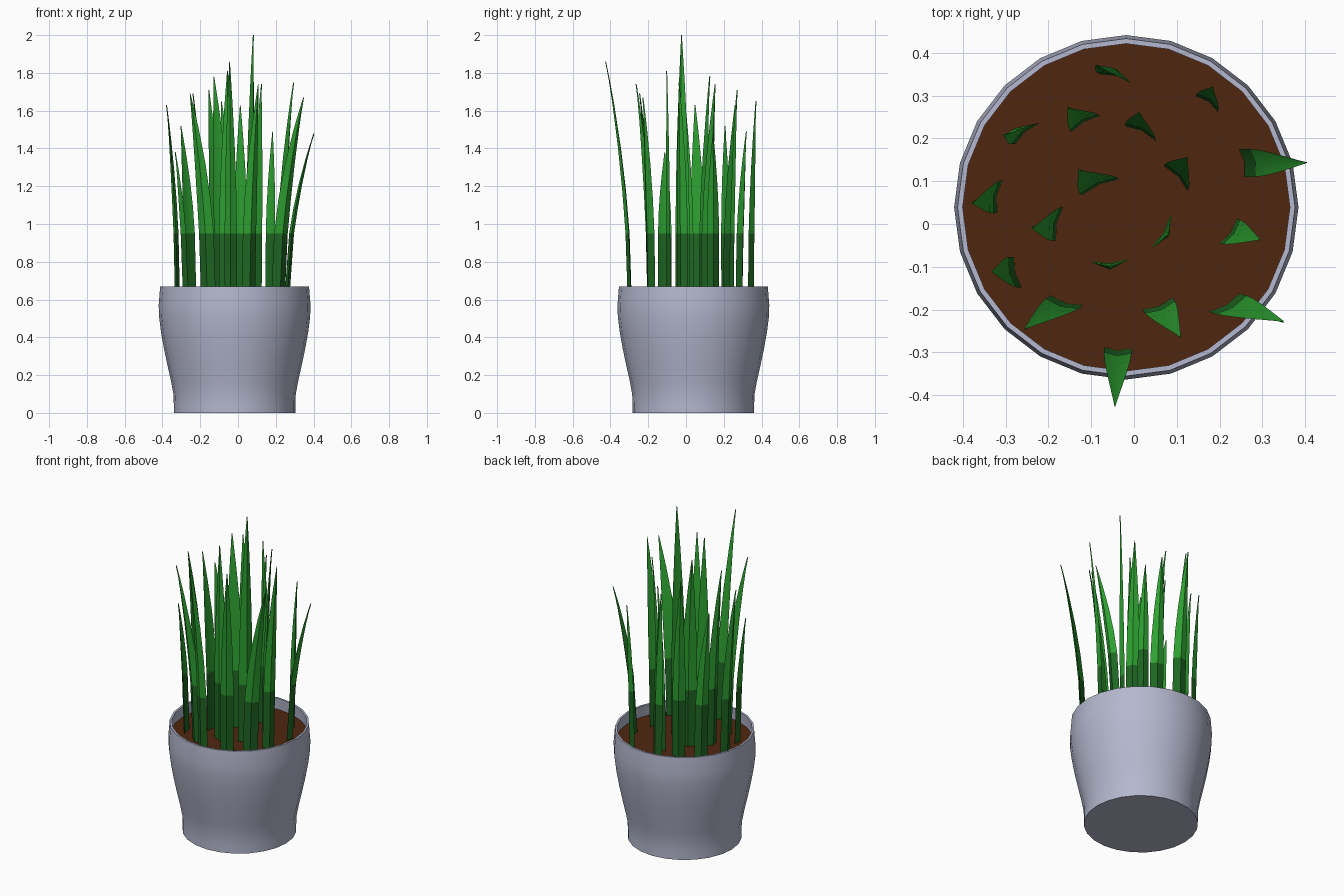
import bpy, bmesh, math
from mathutils import Vector

if "Cube" in bpy.data.objects:
    bpy.data.objects.remove(bpy.data.objects["Cube"])


def material(name, rgb):
    m = bpy.data.materials.new(name)
    m.diffuse_color = (*rgb, 1)
    m.use_nodes = True
    m.node_tree.nodes["Principled BSDF"].inputs["Base Color"].default_value = m.diffuse_color
    return m


POT = material("pale grey glaze", (0.46, 0.48, 0.62))
SOIL = material("brown soil", (0.08, 0.019, 0.005))
DARK = material("dark green", (0.013, 0.135, 0.016))
LIGHT = material("fresh green", (0.026, 0.35, 0.03))

CX, CY, SIDES = -0.018, 0.039, 24
SOIL_Z, BAND_Z = 0.60, 0.95


def finish(bm, name, mats, angle):
    bmesh.ops.recalc_face_normals(bm, faces=bm.faces)
    me = bpy.data.meshes.new(name)
    bm.to_mesh(me)
    bm.free()
    ob = bpy.data.objects.new(name, me)
    bpy.context.collection.objects.link(ob)
    for m in mats:
        me.materials.append(m)
    bpy.ops.object.select_all(action='DESELECT')
    ob.select_set(True)
    bpy.context.view_layer.objects.active = ob
    bpy.ops.object.shade_smooth_by_angle(angle=math.radians(angle))
    return ob


def loft(bm, rings):
    """Skin a list of closed vertex rings and cap both ends."""
    rows = [[bm.verts.new(p) for p in ring] for ring in rings]
    n = len(rows[0])
    for a, b in zip(rows, rows[1:]):
        for i in range(n):
            bm.faces.new((a[i], a[(i + 1) % n], b[(i + 1) % n], b[i]))
    bm.faces.new(rows[0][::-1])
    bm.faces.new(rows[-1])


def circle(r, z):
    return [(CX + r * math.sin(2 * math.pi * i / SIDES),
             CY + r * math.cos(2 * math.pi * i / SIDES), z) for i in range(SIDES)]


# Pot: turned profile, up the outside, over the rim and down to the soil
profile = [(0.322, 0), (0.322, 0.05), (0.324, 0.1), (0.337, 0.17), (0.355, 0.25),
           (0.374, 0.34), (0.39, 0.43), (0.400, 0.51), (0.402, 0.57), (0.394, 0.67),
           (0.382, 0.67), (0.388, 0.57)]
bm = bmesh.new()
loft(bm, [circle(r, z) for r, z in profile])
finish(bm, "pot", [POT], 40)

# Soil disc
bm = bmesh.new()
bm.faces.new([bm.verts.new(p) for p in circle(0.387, SOIL_Z)][::-1])
soil = finish(bm, "soil", [SOIL], 30)
if soil.data.polygons[0].normal.z < 0:
    soil.data.flip_normals()

# Grass blades: two base edge points (x, y, x, y) and the tip (x, y, z)
blades = [
    (-0.005, 0.328, -0.08, 0.35, -0.085, 0.38, 1.65),
    (0.145, 0.298, 0.195, 0.262, 0.19, 0.328, 1.49),
    (-0.08, 0.252, -0.145, 0.215, -0.16, 0.28, 1.71),
    (-0.22, 0.235, -0.277, 0.187, -0.31, 0.215, 1.52),
    (-0.02, 0.228, 0.05, 0.195, 0.017, 0.27, 1.63),
    (0.245, 0.175, 0.257, 0.11, 0.412, 0.145, 1.48),
    (-0.035, 0.105, -0.122, 0.067, -0.133, 0.135, 1.78),
    (0.07, 0.135, 0.125, 0.078, 0.132, 0.162, 1.74),
    (-0.307, 0.103, -0.32, 0.027, -0.388, 0.05, 1.63),
    (-0.165, 0.04, -0.182, -0.038, -0.248, -0.008, 1.69),
    (0.085, 0.02, 0.04, -0.055, 0.09, -0.03, 2.0),
    (0.24, 0.012, 0.2, -0.045, 0.303, -0.043, 1.75),
    (-0.1, -0.087, -0.015, -0.082, -0.055, -0.112, 1.81),
    (-0.28, -0.077, -0.262, -0.148, -0.342, -0.115, 1.38),
    (-0.195, -0.167, -0.117, -0.19, -0.257, -0.255, 1.69),
    (0.02, -0.2, 0.09, -0.172, 0.112, -0.273, 1.74),
    (0.247, -0.162, 0.175, -0.205, 0.353, -0.237, 1.67),
    (-0.07, -0.287, -0.005, -0.29, -0.045, -0.435, 1.86),
]
taper = [(0, 1), (0.25, 0.92), (0.5, 0.72), (0.75, 0.42), (0.9, 0.2), (1, 0.05)]

for k, (ax, ay, bx, by, tx, ty, tz) in enumerate(blades):
    a, b, tip = Vector((ax, ay, 0)), Vector((bx, by, 0)), Vector((tx, ty, 0))
    mid, half = (a + b) / 2, (b - a) / 2
    out = Vector((-half.y, half.x, 0)).normalized()
    if out.dot(tip - mid) < 0:
        out = -out
    levels = [(SOIL_Z - 0.01, 1)] + [(BAND_Z + (tz - BAND_Z) * t, w) for t, w in taper]
    rings = []
    for z, w in levels:
        s = max(0, (z - SOIL_Z) / (tz - SOIL_Z)) ** 1.9
        c = mid + (tip - mid - out * 0.012) * s + Vector((0, 0, z))
        # folded cross-section: edge, outer keel, edge, inner groove
        keel = 0.02 * max(w, 0.25)
        rings.append([c - half * w, c + out * keel, c + half * w, c + out * keel * 0.35])
    bm = bmesh.new()
    loft(bm, rings)
    for f in bm.faces:
        f.material_index = int(f.calc_center_median().z > BAND_Z)
    finish(bm, f"grass_blade_{k + 1}", [DARK, LIGHT], 30)
